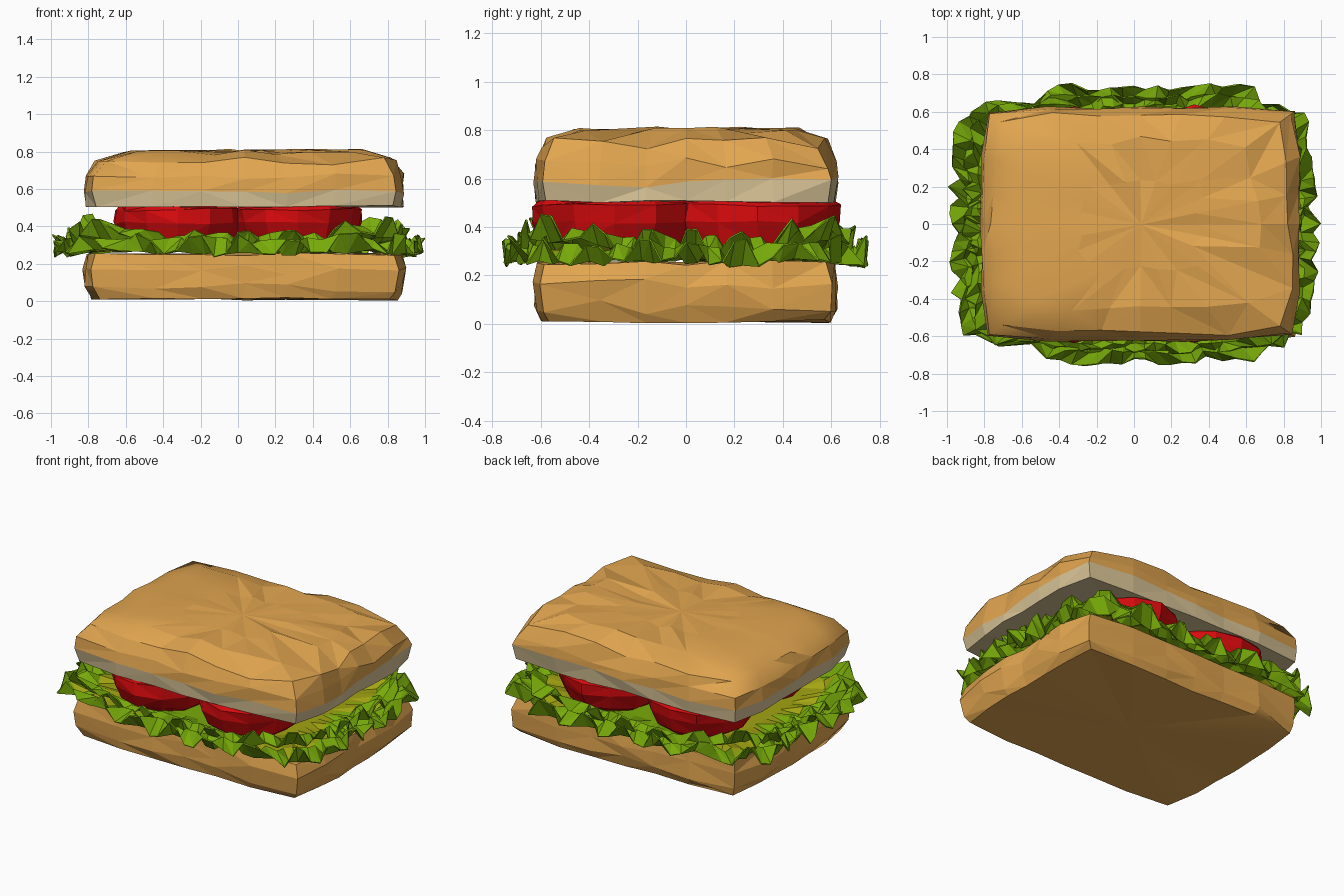
import bpy, bmesh, math, random

if "Cube" in bpy.data.objects:
    bpy.data.objects.remove(bpy.data.objects["Cube"])
random.seed(4)


def mat(name, rgb):
    m = bpy.data.materials.new(name)
    m.diffuse_color = (*rgb, 1)
    m.use_nodes = True
    m.node_tree.nodes["Principled BSDF"].inputs["Base Color"].default_value = m.diffuse_color
    return m


CRUST = mat("crust", (0.76, 0.38, 0.08))
CRUMB = mat("crumb", (0.68, 0.54, 0.30))
LEAF = mat("leaf_green", (0.19, 0.41, 0.003))
HEART = mat("leaf_yellow", (0.36, 0.37, 0.006))
RED = mat("tomato_red", (0.68, 0.003, 0.004))


def ring_point(i, n, a, b, power):
    """Point on a rounded rectangle with half sizes a and b."""
    t = 2 * math.pi * i / n
    c, s = math.cos(t), math.sin(t)
    r = (abs(c) ** power + abs(s) ** power) ** (-1 / power)
    return a * r * c, b * r * s


def loft(name, rings, mats, closed_bottom=True):
    """Skin a stack of point rings; the last ring is closed to its centre."""
    bm = bmesh.new()
    rows = [[bm.verts.new(p) for p in ring] for ring in rings]
    n = len(rows[0])
    for lo, hi in zip(rows, rows[1:]):
        for i in range(n):
            j = (i + 1) % n
            quad = (lo[i], lo[j], hi[j], hi[i])
            k = random.randint(0, 1)
            q = quad[k:] + quad[:k]
            bm.faces.new((q[0], q[1], q[2]))
            bm.faces.new((q[0], q[2], q[3]))

    def cap(row, flip):
        mid = bm.verts.new([sum(v.co[k] for v in row) / n for k in range(3)])
        for i in range(n):
            f = (row[i], row[(i + 1) % n], mid)
            bm.faces.new(f[::-1] if flip else f)
    cap(rows[-1], False)
    if closed_bottom:
        cap(rows[0], True)
    bmesh.ops.recalc_face_normals(bm, faces=bm.faces)
    me = bpy.data.meshes.new(name)
    bm.to_mesh(me)
    bm.free()
    for m in mats:
        me.materials.append(m)
    ob = bpy.data.objects.new(name, me)
    bpy.context.collection.objects.link(ob)
    return ob


def bread(name, profile, n=24):
    """profile: (scale, height, side jitter, height jitter)."""
    rings = []
    for s, z, js, jz in profile:
        ring = []
        for i in range(n):
            x, y = ring_point(i, n, 0.855 * s, 0.625 * s, 14)
            k = 1 + random.uniform(-js, js)
            calm = 0.3 if x < -0.2 else 1
            ring.append((x * k + 0.035, y * k, z + calm * random.uniform(-jz, jz)))
        rings.append(ring)
    ob = loft(name, rings, [CRUST, CRUMB])
    for p in ob.data.polygons:      # one half is softly shaded
        p.use_smooth = p.center.x < -0.2 and abs(p.normal.z) > 0.5
    return ob


# Lower bread, with a pale cut face on its upper side
low = bread("lower_bread", [(0.95, 0.012, 0.012, 0.01), (0.99, 0.07, 0.015, 0.03),
                            (1.0, 0.17, 0.015, 0.03), (0.975, 0.252, 0.012, 0.012),
                            (0.85, 0.255, 0, 0.003)])
for p in low.data.polygons:
    if p.normal.z > 0.8 and max(abs(p.center.x) / 0.86, abs(p.center.y) / 0.63) < 0.84:
        p.material_index = 1

# Upper bread, domed and faceted, with a pale underside and lower band
top = bread("upper_bread", [(0.985, 0.505, 0.012, 0.006), (0.995, 0.585, 0.014, 0.025),
                            (0.985, 0.665, 0.015, 0.025), (0.93, 0.745, 0.025, 0.025),
                            (0.72, 0.80, 0.06, 0.02), (0.36, 0.805, 0.1, 0.015)])
for p in top.data.polygons:
    if p.center.z < 0.57:
        p.material_index = 1


# Lettuce: leaves with a flat heart and a ruffled rim
def lettuce(name, a, b, rim_z, swing, base, corner_lift, n=96):
    rings = []
    for f, amp, out in ((1.0, 1.0, 0.035), (0.93, 0.8, 0.02),
                        (0.85, 0.35, 0.01), (0.7, 0.0, 0.0)):
        ring = []
        for i in range(n):
            x, y = ring_point(i, n, a * f, b * f, 5)
            wave = (-1) ** (i // 2) * random.uniform(0.3, 1.0)
            if f == 0.93:
                wave *= -1
            k = 1 + random.uniform(-out, out)
            # the rim curls upward toward the corners, where the leaf is also narrower
            lift = corner_lift * max(0, min(abs(x) / a, abs(y) / b) - 0.4) / 0.5
            if not -0.48 < x < 0.70:
                lim = 0.64 if abs(x) < 0.84 else 0.58
                y = max(-lim, min(lim, y))
            z = base + (rim_z + lift - base) * amp + swing * amp * wave
            ring.append((x * k, y * k, z))
        rings.append(ring)
    ob = loft(name, rings, [LEAF, HEART], closed_bottom=False)
    for p in ob.data.polygons:      # pale heart of the leaf, toward its two ends
        if abs(p.center.x) < 0.8 * a and abs(p.center.y) < 0.78 * b:
            p.material_index = 1 if abs(p.center.x) > 0.3 else 0
    mod = ob.modifiers.new("leaf thickness", 'SOLIDIFY')
    mod.thickness = 0.008
    mod.offset = 1


lettuce("lower_lettuce", 0.965, 0.735, 0.295, 0.065, 0.28, 0.02)
lettuce("upper_lettuce", 0.89, 0.68, 0.335, 0.06, 0.295, 0.09)

# Four thick tomato slices
for sx in (-1, 1):
    for sy in (-1, 1):
        rings = []
        for r, z in ((0.24, 0.285), (0.30, 0.33), (0.34, 0.42), (0.34, 0.49), (0.32, 0.506)):
            rings.append([(0.32 * sx + r * k * math.cos(t), 0.295 * sy + r * k * math.sin(t),
                           z + random.uniform(-0.008, 0.008))
                          for t, k in ((2 * math.pi * i / 12, random.uniform(0.96, 1.02))
                                       for i in range(12))])
        loft(f"tomato_{'left' if sx < 0 else 'right'}_{'front' if sy < 0 else 'back'}",
             rings, [RED])
